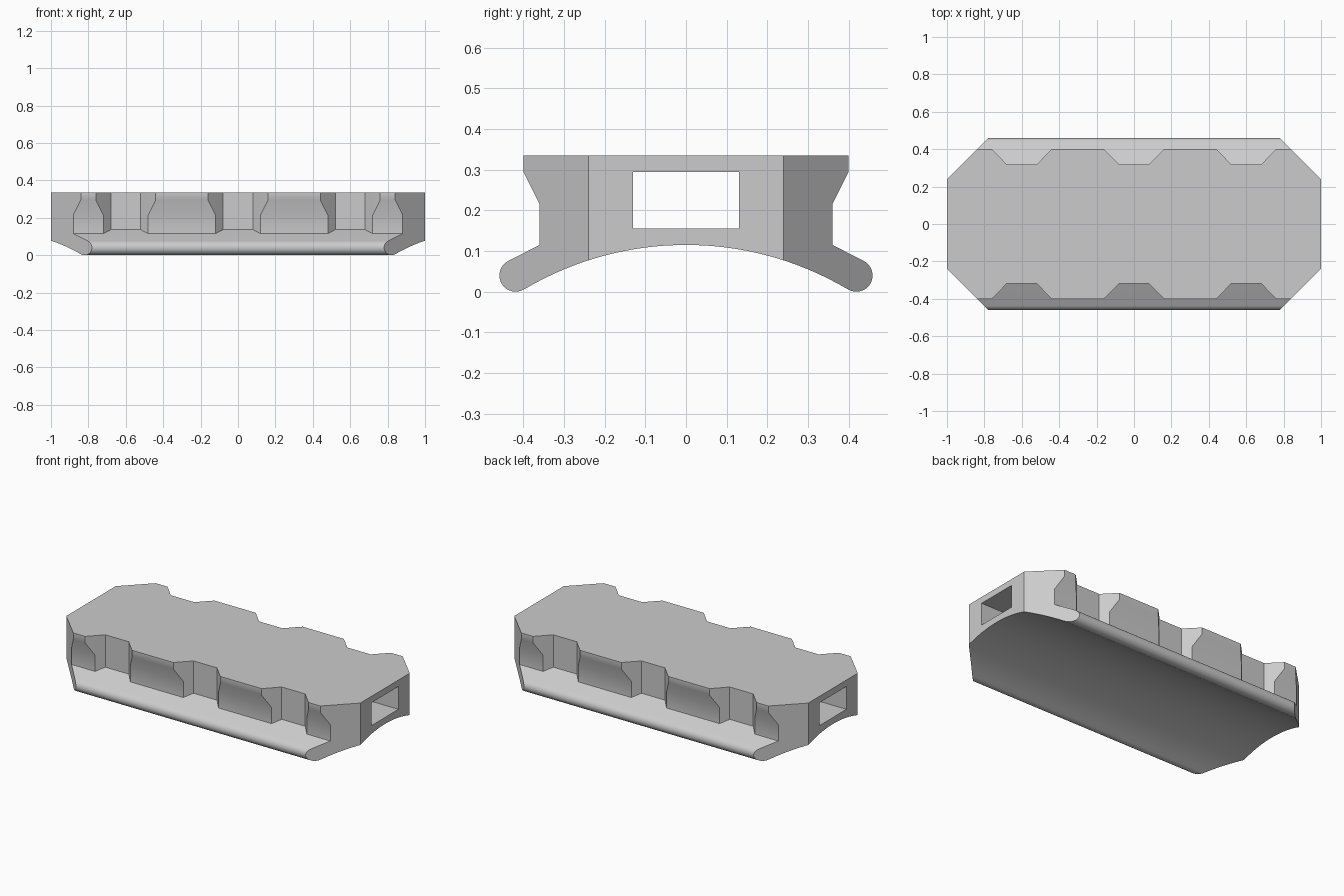
import bpy
import bmesh
from math import sin, cos, radians, sqrt

cube = bpy.data.objects.get("Cube")
if cube:
    bpy.data.objects.remove(cube, do_unlink=True)

grey = bpy.data.materials.new("plain grey")
grey.use_nodes = True
colour = (0.6, 0.6, 0.6, 1)
grey.diffuse_color = colour
grey.node_tree.nodes["Principled BSDF"].inputs["Base Color"].default_value = colour


def prism(name, lower, upper):
    """Solid between two matching loops of points."""
    bm = bmesh.new()
    a = [bm.verts.new(p) for p in lower]
    b = [bm.verts.new(p) for p in upper]
    n = len(a)
    bm.faces.new(a)
    bm.faces.new(b[::-1])
    for i in range(n):
        bm.faces.new((a[i], b[i], b[(i + 1) % n], a[(i + 1) % n]))
    bmesh.ops.recalc_face_normals(bm, faces=bm.faces)
    mesh = bpy.data.meshes.new(name)
    bm.to_mesh(mesh)
    bm.free()
    obj = bpy.data.objects.new(name, mesh)
    obj.data.materials.append(grey)
    bpy.context.collection.objects.link(obj)
    return obj


def cut(target, cutter):
    """Subtract the cutter and discard it."""
    cutter.hide_render = True
    mod = target.modifiers.new("cut", "BOOLEAN")
    mod.operation = "DIFFERENCE"
    mod.solver = "EXACT"
    mod.object = cutter
    bpy.context.view_layer.objects.active = target
    bpy.ops.object.modifier_apply(modifier=mod.name)
    bpy.data.objects.remove(cutter, do_unlink=True)


# Half cross-section: flat top, undercut side, rounded lip, arched underside
half = [(0.4, 0.335), (0.4, 0.295), (0.36, 0.215), (0.36, 0.115)]
for i in range(17):
    t = radians(63 - i * 183 / 16)
    half.append((0.419 + 0.04 * cos(t), 0.04 + 0.04 * sin(t)))
radius = 0.78
for i in range(1, 17):
    y = 0.399 * (1 - i / 16)
    half.append((y, 0.115 - radius + sqrt(radius ** 2 - y ** 2)))
profile = half + [(-y, z) for y, z in half[-2::-1]]
body = prism("grip_rail_body", [(-1, y, z) for y, z in profile],
             [(1, y, z) for y, z in profile])

# Chamfered plan corners
for sx in (-1, 1):
    for sy in (-1, 1):
        tri = [(0.74, 0.5), (1.04, 0.2), (1.04, 0.5)]
        cut(body, prism("corner_cutter", [(sx * x, sy * y, -0.1) for x, y in tri],
                        [(sx * x, sy * y, 0.5) for x, y in tri]))

# Tapered grip notches along both sides, floor following the ledge slope
for sy in (-1, 1):
    for cx in (-0.6, 0, 0.6):
        plan = [(0.08, 0.318, 0.136), (0.12, 0.36, 0.115), (0.2, 0.44, 0.12)]
        loop = plan + [(-x, y, z) for x, y, z in plan[::-1]]
        cut(body, prism("notch_cutter", [(cx + x, sy * y, z) for x, y, z in loop],
                        [(cx + x, sy * y, 0.5) for x, y, z in loop]))

# Rectangular tunnel from end to end
rect = [(-0.13, 0.155), (0.13, 0.155), (0.13, 0.295), (-0.13, 0.295)]
cut(body, prism("tunnel_cutter", [(-1.1, y, z) for y, z in rect],
                [(1.1, y, z) for y, z in rect]))

bpy.ops.object.select_all(action="DESELECT")
body.select_set(True)
bpy.context.view_layer.objects.active = body
bpy.ops.object.shade_smooth_by_angle(angle=radians(30))
